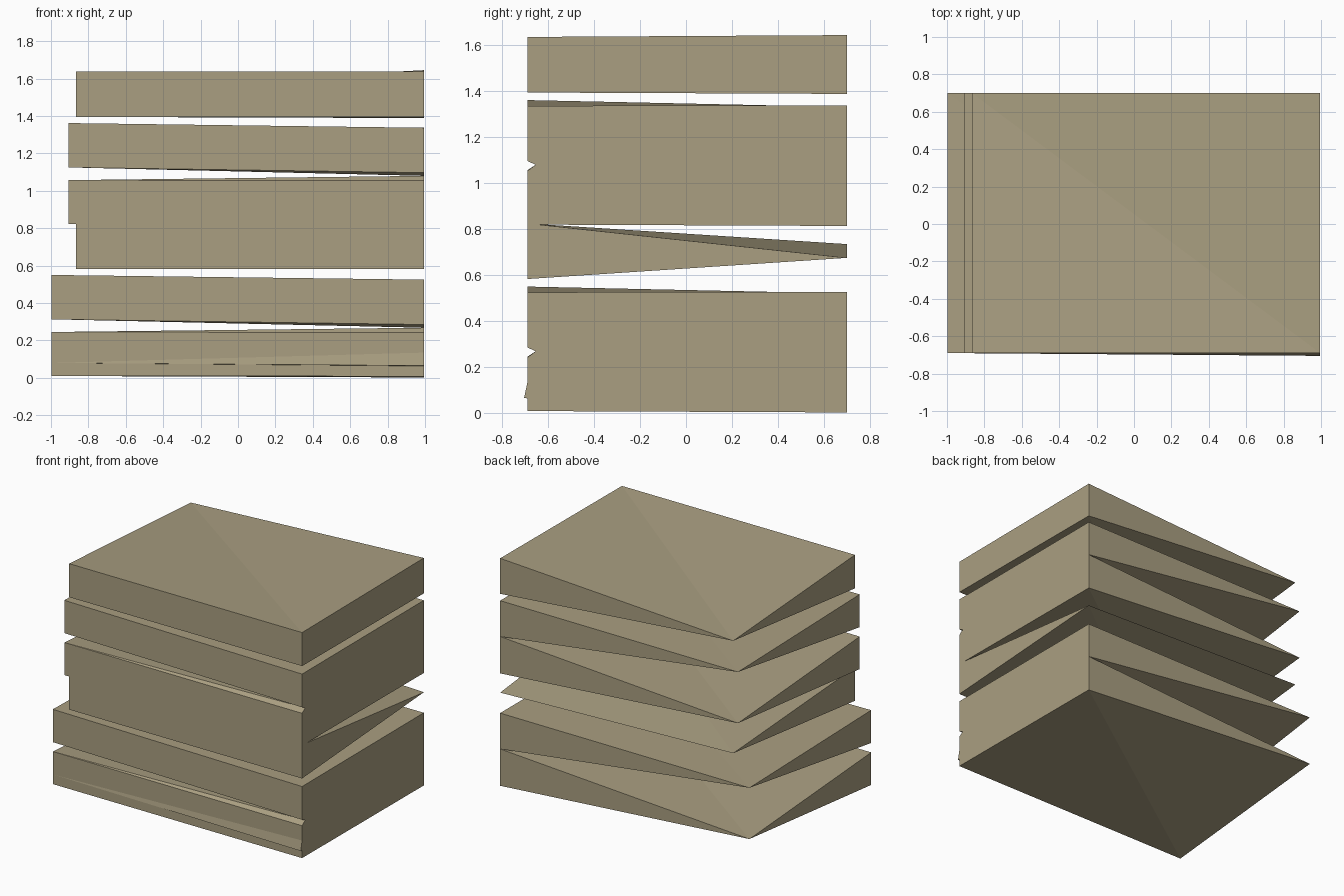
import bpy, bmesh

if "Cube" in bpy.data.objects:
    bpy.data.objects.remove(bpy.data.objects["Cube"])

# one tan colour for the whole stack
tan = bpy.data.materials.new("tan")
tan.diffuse_color = (0.40, 0.345, 0.22, 1)
tan.use_nodes = True
tan.node_tree.nodes["Principled BSDF"].inputs["Base Color"].default_value = tan.diffuse_color

RIGHT, FRONT, BACK = 0.995, -0.69, 0.70
NOTCH_Y = -0.655


def make_object(name, verts, faces):
    """Mesh object with flat faces, outward normals and the tan material."""
    bm = bmesh.new()
    vs = [bm.verts.new(v) for v in verts]
    for f in faces:
        bm.faces.new([vs[i] for i in f])
    bmesh.ops.remove_doubles(bm, verts=bm.verts, dist=0.0001)
    bmesh.ops.recalc_face_normals(bm, faces=bm.faces)
    me = bpy.data.meshes.new(name)
    bm.to_mesh(me)
    bm.free()
    me.materials.append(tan)
    bpy.context.collection.objects.link(bpy.data.objects.new(name, me))


def slab(name, left, fl, fr, br, bl, top_notch=None, bottom_notch=None):
    """Slab whose back-left corner pinches to one point.
    fl, fr, br are (bottom, top) heights of the corners, bl is the pinch height.
    A notch adds a kink on the right side just behind the front corner."""
    verts = [(left, FRONT, fl[0]), (left, FRONT, fl[1]),
             (RIGHT, FRONT, fr[0]), (RIGHT, FRONT, fr[1]),
             (RIGHT, BACK, br[0]), (RIGHT, BACK, br[1]),
             (left, BACK, bl)]
    side = [2, 4, 5, 3]
    top = [(1, 3, 6), (3, 5, 6)]
    bottom = [(0, 2, 4), (0, 4, 6)]
    if top_notch:
        verts.append((RIGHT, NOTCH_Y, top_notch))
        side = [2, 4, 5, 7, 3]
        top = [(1, 3, 7), (1, 7, 6), (7, 5, 6)]
    if bottom_notch:
        verts.append((RIGHT, NOTCH_Y, bottom_notch))
        side = [2, 7, 4, 5, 3]
        bottom = [(0, 2, 7), (0, 7, 4), (0, 4, 6)]
    back = [(4, 5, 6)]
    if br[0] == br[1]:              # back edge closes to a line
        verts.pop(5)
        verts[5:] = [(left, BACK, bl)]
        side, back = [2, 4, 3], []
        top, bottom = [(1, 3, 5), (3, 4, 5)], [(0, 2, 4), (0, 4, 5)]
        faces = [(0, 2, 3, 1), (0, 1, 5)]
    else:
        faces = [(0, 2, 3, 1), (0, 1, 6)]
    make_object(name, verts, faces + [side] + top + bottom + back)


# two repeats of three slabs; only the third slab's back-right corner differs
groups = [("lower", 0.0, -0.997, -0.997, (0.675, 0.675)),
          ("upper", 0.812, -0.905, -0.905, (0.577, 0.833))]
for label, h, left, left2, third_back in groups:
    def up(*z):
        return tuple(v + h for v in z)
    slab(label + "_bottom_slab", left, up(0.01, 0.245), up(0.008, 0.242),
         up(0.002, 0.268), 0.15 + h, top_notch=0.268 + h)
    slab(label + "_middle_slab", left2, up(0.313, 0.55), up(0.285, 0.525),
         up(0.268, 0.527), 0.52 + h, bottom_notch=0.268 + h)
    slab(label + "_top_slab", -0.867, up(0.583, 0.825), up(0.583, 0.825),
         (third_back[0] + h, third_back[1] + h), 0.735 + h)

# thin sliver standing proud of the lowest slab's front
make_object("front_sliver",
            [(-0.99, FRONT, 0.08), (RIGHT, FRONT, 0.135),
             (RIGHT, -0.705, 0.065), (RIGHT, FRONT, 0.063)],
            [(0, 1, 2), (0, 2, 3), (0, 3, 1), (1, 3, 2)])
